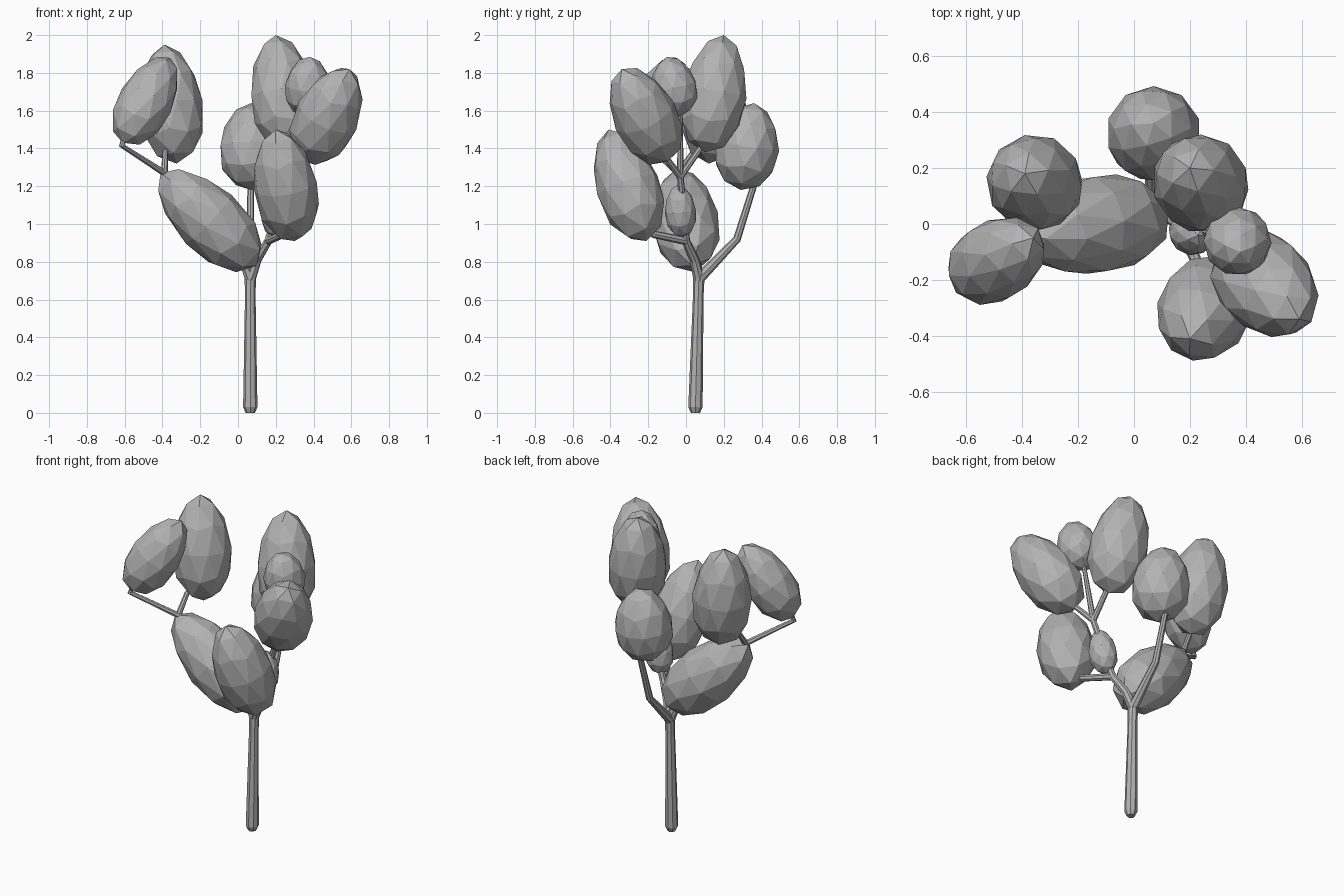
import bpy
import bmesh
from mathutils import Matrix, Vector

cube = bpy.data.objects.get("Cube")
if cube:
    bpy.data.objects.remove(cube, do_unlink=True)

# One matte grey for the whole tree
grey = bpy.data.materials.new("plain grey")
grey.use_nodes = True
colour = (0.45, 0.45, 0.45, 1)
grey.diffuse_color = colour
grey.node_tree.nodes["Principled BSDF"].inputs["Base Color"].default_value = colour


def add_mesh(name, mesh):
    mesh.materials.clear()
    mesh.materials.append(grey)
    obj = bpy.data.objects.new(name, mesh)
    bpy.context.collection.objects.link(obj)
    return obj


def leaf_clump(name, base, tip, width):
    """Faceted egg, fuller near its base, running from base to tip."""
    base, tip = Vector(base), Vector(tip)
    axis = tip - base
    bm = bmesh.new()
    bmesh.ops.create_icosphere(bm, subdivisions=2, radius=1)
    for v in bm.verts:
        girth = width * (1 - 0.13 * v.co.z)
        v.co = Vector((v.co.x * girth, v.co.y * girth, v.co.z * axis.length / 2))
    turn = axis.to_track_quat('Z', 'Y').to_matrix().to_4x4()
    bm.transform(Matrix.Translation((base + tip) / 2) @ turn)
    mesh = bpy.data.meshes.new(name)
    bm.to_mesh(mesh)
    bm.free()
    add_mesh(name, mesh)


def limb(name, points):
    """Eight-sided tapering tube; each point is x, y, z, radius."""
    curve = bpy.data.curves.new(name + " path", 'CURVE')
    curve.dimensions = '3D'
    curve.bevel_depth = 1
    curve.bevel_resolution = 2
    curve.use_fill_caps = True
    spline = curve.splines.new('POLY')
    spline.use_smooth = False
    spline.points.add(len(points) - 1)
    for p, (x, y, z, r) in zip(spline.points, points):
        p.co = (x, y, z, 1)
        p.radius = r
    helper = bpy.data.objects.new(name + " path", curve)
    bpy.context.collection.objects.link(helper)
    bpy.context.view_layer.update()
    graph = bpy.context.evaluated_depsgraph_get()
    mesh = bpy.data.meshes.new_from_object(helper.evaluated_get(graph))
    bpy.data.objects.remove(helper, do_unlink=True)
    for poly in mesh.polygons:
        poly.use_smooth = False
    add_mesh(name, mesh)


# Trunk and branches
fork = (0.065, 0.068, 0.71, 0.03)
right_fork = (0.16, 0.0, 0.91, 0.022)
crown_fork = (0.28, -0.03, 1.25, 0.018)
left_fork = (-0.39, -0.04, 1.27, 0.018)

limb("trunk", [(0.065, 0.05, 0, 0.024), (0.065, 0.05, 0.03, 0.038),
               (0.065, 0.065, 0.62, 0.028), fork, (0.065, 0.072, 0.75, 0.026)])
limb("back_branch", [fork, (0.065, 0.27, 0.92, 0.021), (0.068, 0.37, 1.24, 0.017)])
limb("right_branch", [fork, (0.1, 0.045, 0.81, 0.025), right_fork, crown_fork])
limb("front_branch", [right_fork, (0.24, -0.17, 0.945, 0.02), (0.26, -0.25, 1.0, 0.016)])
limb("left_branch", [fork, (0.02, 0.05, 0.83, 0.024), left_fork])
limb("left_outer_twig", [left_fork, (-0.615, -0.2, 1.415, 0.016), (-0.59, -0.18, 1.5, 0.016)])
limb("left_inner_twig", [left_fork, (-0.385, 0.04, 1.38, 0.015), (-0.36, 0.1, 1.43, 0.014)])
limb("crown_back_twig", [crown_fork, (0.27, 0.09, 1.42, 0.016)])
limb("crown_front_twig", [crown_fork, (0.37, -0.12, 1.37, 0.016)])
limb("crown_middle_twig", [crown_fork, (0.355, -0.03, 1.61, 0.012)])

# Foliage
for name, base, tip, width in (
    ("left_inner_clump", (-0.325, 0.12, 1.32), (-0.39, 0.18, 1.95), 0.172),
    ("left_outer_clump", (-0.61, -0.2, 1.43), (-0.36, -0.05, 1.88), 0.145),
    ("left_low_clump", (0.1, 0.03, 0.78), (-0.41, -0.04, 1.27), 0.178),
    ("right_outer_clump", (0.36, -0.1, 1.33), (0.59, -0.34, 1.82), 0.17),
    ("top_clump", (0.27, 0.1, 1.38), (0.2, 0.2, 2.0), 0.172),
    ("small_top_clump", (0.36, -0.03, 1.57), (0.38, -0.1, 1.885), 0.122),
    ("back_clump", (0.07, 0.29, 1.18), (0.07, 0.36, 1.64), 0.17),
    ("front_clump", (0.3, -0.21, 0.91), (0.2, -0.41, 1.5), 0.17),
    ("small_inner_clump", (0.19, -0.02, 0.93), (0.23, -0.04, 1.21), 0.083),
):
    leaf_clump(name, base, tip, width)
